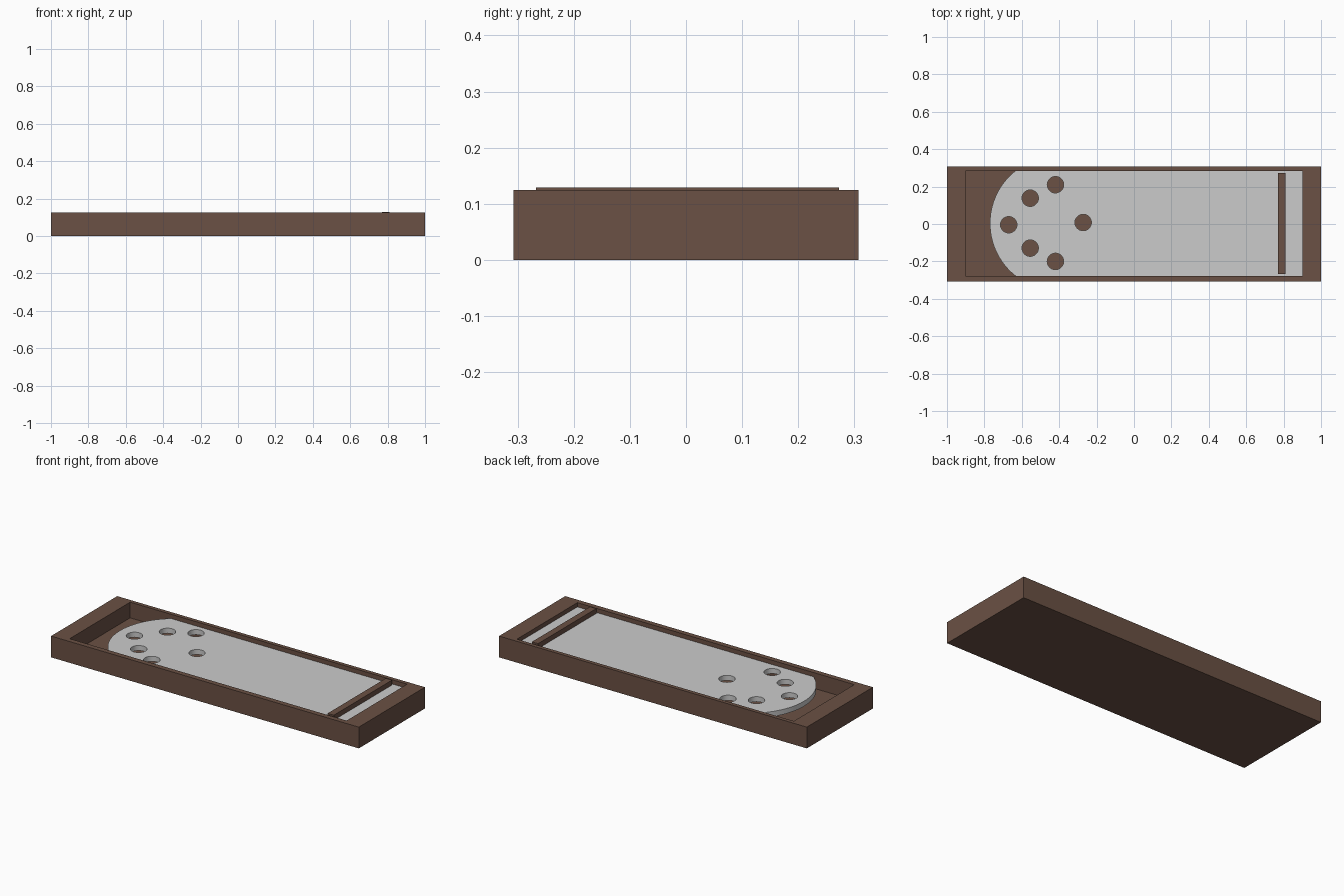
import bpy, bmesh, math

if "Cube" in bpy.data.objects:
    bpy.data.objects.remove(bpy.data.objects["Cube"])

def material(name, rgb):
    m = bpy.data.materials.new(name)
    m.diffuse_color = (*rgb, 1)
    m.use_nodes = True
    m.node_tree.nodes["Principled BSDF"].inputs["Base Color"].default_value = m.diffuse_color
    return m

brown = material("brown_wood", (0.145, 0.082, 0.058))
grey = material("light_grey", (0.6, 0.6, 0.6))

IN_X, IN_Y0, IN_Y1 = 0.9, -0.277, 0.284    # inside of the tray
HEIGHT, FLOOR = 0.125, 0.033
BOARD_LOW, BOARD_TOP = 0.07, 0.1

def add_object(name, bm, mat):
    bmesh.ops.recalc_face_normals(bm, faces=bm.faces)
    me = bpy.data.meshes.new(name)
    bm.to_mesh(me)
    bm.free()
    me.materials.append(mat)
    ob = bpy.data.objects.new(name, me)
    bpy.context.collection.objects.link(ob)
    return ob

def box(x0, x1, y0, y1, z0, z1):
    bm = bmesh.new()
    bmesh.ops.create_cube(bm, size=1)
    for v in bm.verts:
        v.co = (x1 if v.co.x > 0 else x0,
                y1 if v.co.y > 0 else y0,
                z1 if v.co.z > 0 else z0)
    return bm

# Tray: solid box with the top face inset and pushed down
bm = box(-1, 1, -0.307, 0.307, 0, HEIGHT)
bm.faces.ensure_lookup_table()
top = max(bm.faces, key=lambda f: f.calc_center_median().z)
bmesh.ops.inset_individual(bm, faces=[top], thickness=0.02)
for v in top.verts:
    v.co = (math.copysign(IN_X, v.co.x), IN_Y1 if v.co.y > 0 else IN_Y0, HEIGHT)
bmesh.ops.inset_individual(bm, faces=[top], thickness=0.0)
for v in top.verts:
    v.co.z = FLOOR
add_object("tray", bm, brown)

# Board: outline with a rounded end, pierced by six holes
def arc_points(cx, cy, r, a0, a1, n):
    return [(cx + r * math.cos(a0 + (a1 - a0) * i / n),
             cy + r * math.sin(a0 + (a1 - a0) * i / n)) for i in range(n + 1)]

cx, cy, r = -0.412, (IN_Y0 + IN_Y1) / 2, 0.358
half = math.asin((IN_Y1 - IN_Y0) / 2 / r)
outline = [(IN_X, IN_Y0), (IN_X, IN_Y1)]
outline += arc_points(cx, cy, r, math.pi - half, math.pi + half, 48)
loops = [outline]
holes = [(-0.67, -0.004), (-0.272, 0.008), (-0.555, 0.138),
         (-0.555, -0.129), (-0.42, 0.21), (-0.42, -0.2)]
for hx, hy in holes:
    loops.append(arc_points(hx, hy, 0.044, 0, math.tau, 40)[:-1])

curve = bpy.data.curves.new("board", 'CURVE')
curve.dimensions = '2D'
curve.fill_mode = 'BOTH'
curve.extrude = (BOARD_TOP - BOARD_LOW) / 2
for pts in loops:
    s = curve.splines.new('POLY')
    s.points.add(len(pts) - 1)
    for p, (x, y) in zip(s.points, pts):
        p.co = (x, y, 0, 1)
    s.use_cyclic_u = True
curve.materials.append(grey)
board = bpy.data.objects.new("board", curve)
board.location.z = (BOARD_TOP + BOARD_LOW) / 2
bpy.context.collection.objects.link(board)
bpy.context.view_layer.objects.active = board
board.select_set(True)
bpy.ops.object.convert(target='MESH')

# Cross bar resting on the board
add_object("cross_bar", box(0.77, 0.81, -0.267, 0.273, BOARD_TOP, 0.129), brown)
